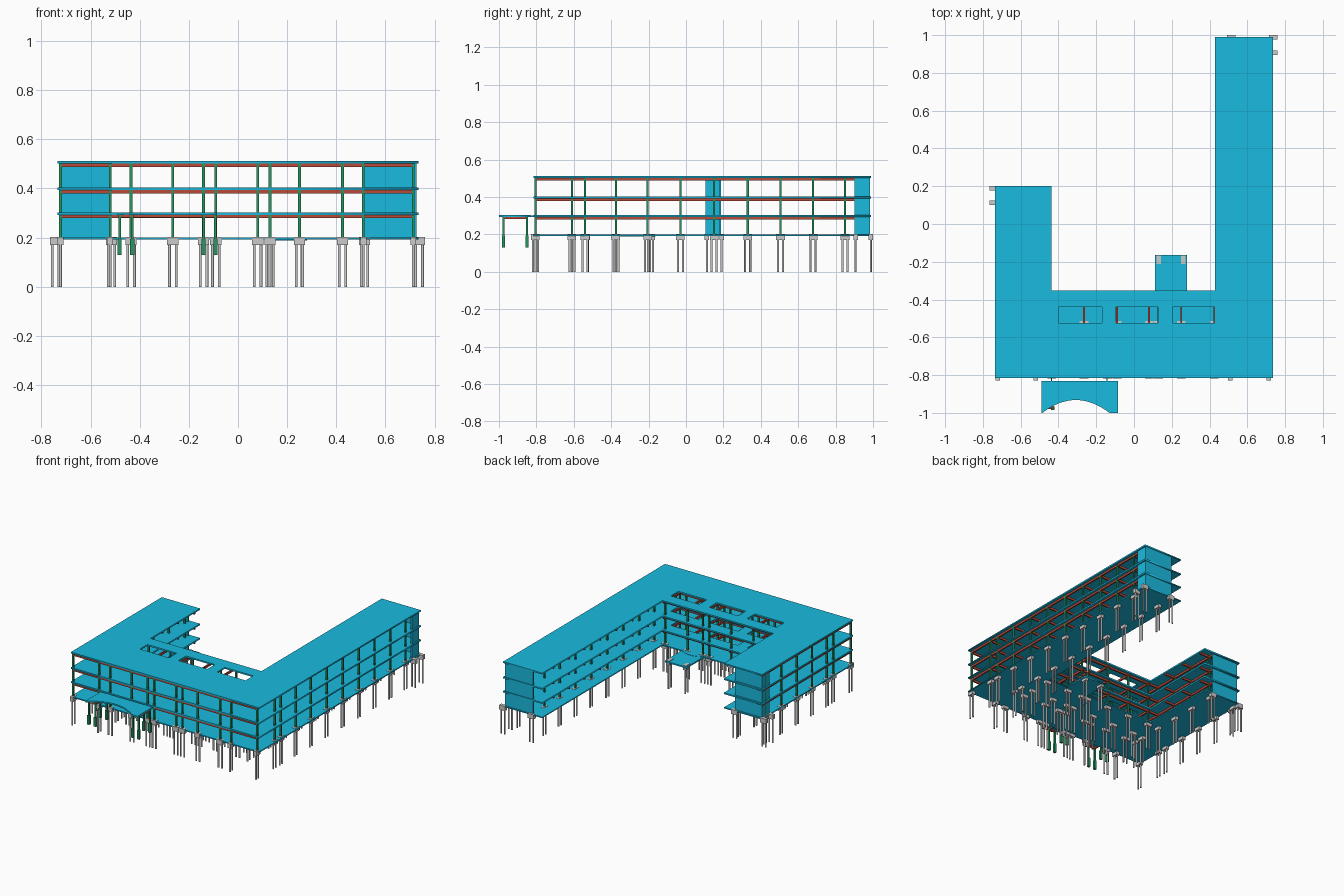
import bpy, bmesh, math
from mathutils import Matrix, Vector

if "Cube" in bpy.data.objects:
    bpy.data.objects.remove(bpy.data.objects["Cube"])


def mat(name, c):
    m = bpy.data.materials.new(name)
    m.diffuse_color = (*c, 1)
    m.use_nodes = True
    m.node_tree.nodes["Principled BSDF"].inputs["Base Color"].default_value = m.diffuse_color
    return m


CYAN = mat("slab_cyan", (0.01, 0.50, 0.74))
RED = mat("beam_red", (0.50, 0.07, 0.04))
GREEN = mat("column_green", (0.02, 0.30, 0.12))


class Part:
    """Collects many boxes and cylinders into one object."""
    def __init__(self, name, material=None):
        self.name, self.material, self.bm = name, material, bmesh.new()

    def box(self, x0, x1, y0, y1, z0, z1):
        m = Matrix.Translation(((x0 + x1) / 2, (y0 + y1) / 2, (z0 + z1) / 2))
        m = m @ Matrix.Diagonal((x1 - x0, y1 - y0, z1 - z0, 1))
        bmesh.ops.create_cube(self.bm, size=1, matrix=m)

    def post(self, x, y, r, z0, z1):
        self.box(x - r, x + r, y - r, y + r, z0, z1)

    def cyl(self, x, y, r, z0, z1, n=12):
        bmesh.ops.create_cone(self.bm, cap_ends=True, segments=n, radius1=r, radius2=r,
                              depth=z1 - z0, matrix=Matrix.Translation((x, y, (z0 + z1) / 2)))

    def finish(self):
        me = bpy.data.meshes.new(self.name)
        self.bm.to_mesh(me)
        self.bm.free()
        ob = bpy.data.objects.new(self.name, me)
        bpy.context.collection.objects.link(ob)
        if self.material:
            me.materials.append(self.material)


def slab(name, loops, z0, z1):
    """Flat plate from an outline plus hole outlines."""
    cu = bpy.data.curves.new(name, 'CURVE')
    cu.dimensions, cu.fill_mode, cu.extrude = '2D', 'BOTH', (z1 - z0) / 2
    for pts in loops:
        s = cu.splines.new('POLY')
        s.points.add(len(pts) - 1)
        for p, (x, y) in zip(s.points, pts):
            p.co = (x, y, 0, 1)
        s.use_cyclic_u = True
    cu.materials.append(CYAN)
    ob = bpy.data.objects.new(name, cu)
    ob.location.z = (z0 + z1) / 2
    bpy.context.collection.objects.link(ob)
    bpy.ops.object.select_all(action='DESELECT')
    ob.select_set(True)
    bpy.context.view_layer.objects.active = ob
    bpy.ops.object.convert(target='MESH')


def rect(x0, x1, y0, y1):
    return [(x0, y0), (x1, y0), (x1, y1), (x0, y1)]


def arc(x0, x1, y, h, n=16):
    return [(x0 + (x1 - x0) * i / n, y + h * (1 - (2 * i / n - 1) ** 2)) for i in range(n + 1)]


# Floor plates on the U plan; upper ones have three light wells
U = [(-0.735, -0.815), (0.735, -0.815), (0.735, 0.99), (0.43, 0.99),
     (0.43, -0.352), (-0.437, -0.352), (-0.437, 0.2), (-0.735, 0.2)]
WELLS = [rect(-0.40, -0.17, -0.525, -0.44), rect(-0.098, 0.127, -0.525, -0.44),
         rect(0.205, 0.427, -0.525, -0.44)]
slab("ground_slab", [U], 0.192, 0.2)
LEVELS = [0.303, 0.403, 0.511]
for name, z in zip(("first_floor", "second_floor", "roof"), LEVELS):
    slab(name, [U] + WELLS, z - 0.01, z)

# Rear terrace with its curved step, and front canopy with a curved edge
slab("rear_terrace", [rect(0.11, 0.28, -0.352, -0.163)], 0.188, 0.198)
slab("rear_step", [arc(0.112, 0.278, -0.352, 0.028)], 0.193, 0.2)
slab("entrance_canopy", [[(-0.49, -0.832), (-0.49, -1)] + arc(-0.485, -0.13, -1, 0.068)
                         + [(-0.085, -1), (-0.085, -0.832)]], 0.293, 0.303)

# End walls of both wings, L shaped in plan
walls = Part("end_walls", CYAN)
for x0, x1, xs, y in ((0.505, 0.725, 0.718, 0.985), (-0.725, -0.515, -0.725, 0.188)):
    walls.box(x0, x1, y - 0.008, y, 0.2, 0.502)
    walls.box(xs, xs + 0.008, y - 0.083, y, 0.2, 0.502)
walls.finish()

# Column grid
YR = [-0.805, -0.61, -0.54, -0.375, -0.205, -0.03, 0.15, 0.33, 0.505, 0.68, 0.85]
YL = YR[:7]
MX = [-0.435, -0.265, -0.09, 0.08, 0.13, 0.25, 0.425]
MY = YR[:4]
wing = [(x, y) for x in (0.713, 0.51) for y in YR] + [(x, y) for x in (-0.722, -0.52) for y in YL]
mid = [(x, y) for x in MX for y in MY] + [(-0.14, -0.805), (-0.14, -0.61)]
cols = Part("columns", GREEN)
for x, y in wing + mid:
    cols.post(x, y, 0.0055, 0.2, 0.502)
cols.finish()

# Beams below each upper plate
beams = Part("beams", RED)
W = 0.005
for z in LEVELS:
    a, b = z - 0.024, z - 0.0095
    for y in MY:
        beams.box(-0.722, 0.713, y - W, y + W, a, b)
    for x in MX:
        beams.box(x - W, x + W, -0.805, -0.36, a, b)
    for xs, ys, ye, xa, xb in (((0.713, 0.51), YR, 0.9, 0.435, 0.713),
                               ((-0.722, -0.52), YL, 0.18, -0.722, -0.442)):
        for x in xs:
            beams.box(x - W, x + W, -0.805, ye, a, b)
        for y in ys[4:]:
            beams.box(xa, xb, y - W, y + W, a, b)
for y in (-0.975, -0.85):
    for xa, xb in ((-0.482, -0.43), (-0.14, -0.092)):
        beams.box(xa, xb, y - 0.004, y + 0.004, 0.282, 0.294)
beams.box(-0.482, -0.092, -0.854, -0.846, 0.282, 0.294)
for x in (-0.482, -0.43, -0.14, -0.092):
    beams.box(x - 0.004, x + 0.004, -0.975, -0.85, 0.282, 0.294)
beams.finish()

# Canopy posts with thicker bases, and ties back to the building
posts = Part("canopy_posts", GREEN)
for x in (-0.482, -0.43, -0.14, -0.092):
    for y in (-0.975, -0.85):
        posts.post(x, y, 0.005, 0.19, 0.294)
        posts.post(x, y, 0.0085, 0.13, 0.195)
posts.finish()
ties = Part("canopy_ties", CYAN)
for x in (-0.437, -0.143):
    ties.box(x - 0.003, x + 0.003, -0.84, -0.81, 0.293, 0.301)
ties.finish()

# Pile caps and their paired piles
caps, piles = Part("pile_caps"), Part("piles")


def foundation(x, y, along_x):
    hx, hy = (0.023, 0.012) if along_x else (0.012, 0.023)
    caps.box(x - hx, x + hx, y - hy, y + hy, 0.17, 0.202)
    for s in (-0.0135, 0.0135):
        piles.cyl(x + s * along_x, y + s * (not along_x), 0.0055, 0, 0.172)


for x, y in wing:
    foundation(x, y, False)
for x, y in mid:
    foundation(x, y + (0.015 if y == -0.54 else 0), True)
for x, y in ((-0.742, 0.19), (-0.742, 0.112), (-0.515, 0.19),
             (0.737, 0.988), (0.737, 0.907), (0.515, 0.988)):
    foundation(x, y, True)
for x in (0.13, 0.26):
    foundation(x, -0.19, False)
caps.finish()
piles.finish()
